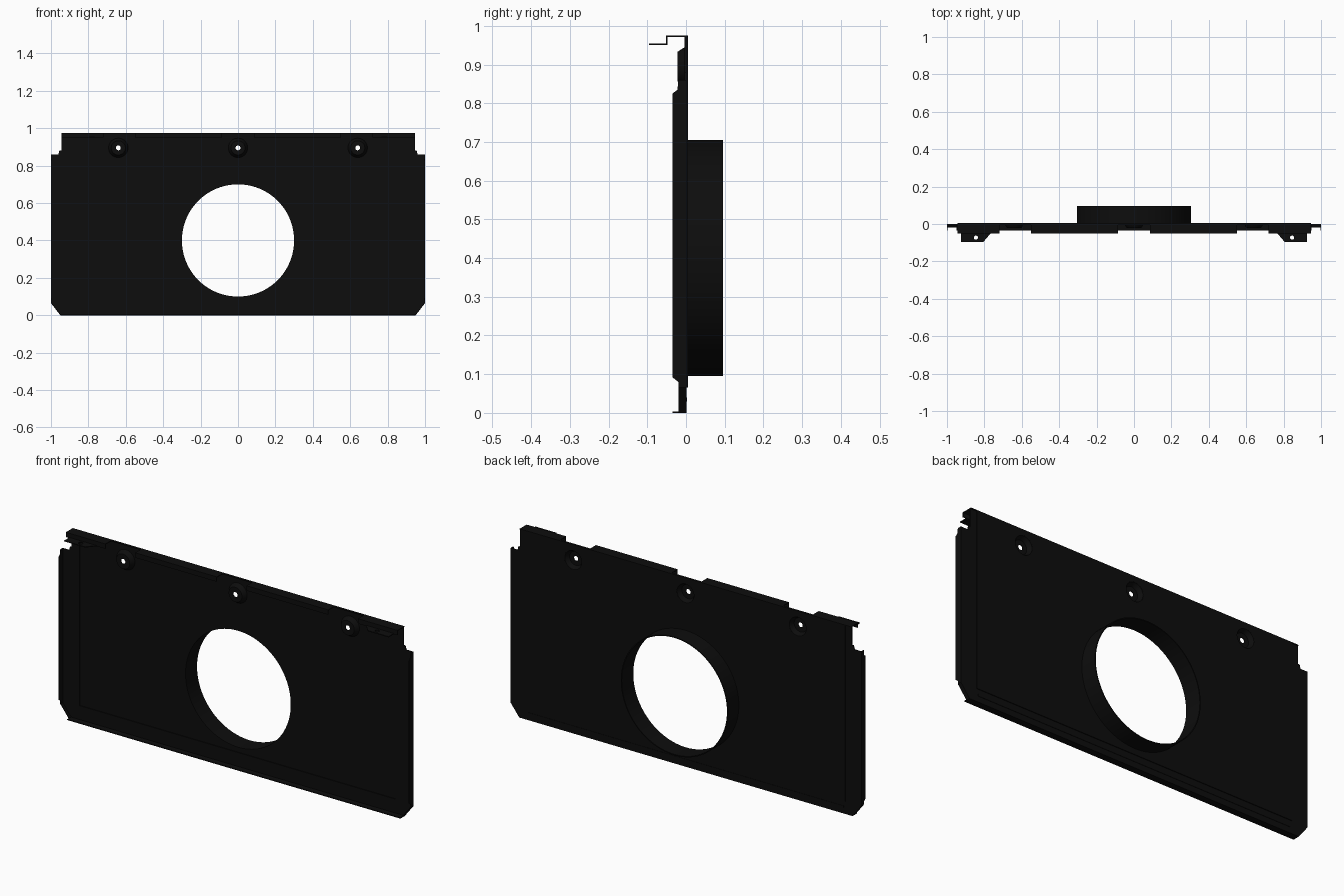
import bpy, bmesh, math
from mathutils import Matrix, Vector

cube = bpy.data.objects.get("Cube")
if cube:
    bpy.data.objects.remove(cube)

# Single black paint
BLACK = (0.004, 0.004, 0.004, 1)
paint = bpy.data.materials.new("black paint")
paint.use_nodes = True
paint.diffuse_color = BLACK
paint.node_tree.nodes["Principled BSDF"].inputs["Base Color"].default_value = BLACK

# Which model axis the sheet thickness follows
AXES = {"x": lambda u, v, w: (w, u, v),
        "y": lambda u, v, w: (u, w, v),
        "z": lambda u, v, w: (u, v, w)}


def finish(name, bm, mirror=False):
    bmesh.ops.remove_doubles(bm, verts=bm.verts, dist=1e-5)
    bmesh.ops.recalc_face_normals(bm, faces=bm.faces)
    mesh = bpy.data.meshes.new(name)
    bm.to_mesh(mesh)
    bm.free()
    mesh.materials.append(paint)
    obj = bpy.data.objects.new(name, mesh)
    bpy.context.collection.objects.link(obj)
    if mirror:
        obj.modifiers.new("mirror", "MIRROR").use_mirror_merge = False
    bpy.ops.object.select_all(action="DESELECT")
    obj.select_set(True)
    bpy.context.view_layer.objects.active = obj
    bpy.ops.object.shade_smooth_by_angle()
    return obj


def circle(cx, cy, r, n=32):
    return [(cx + r * math.cos(math.tau * i / n), cy + r * math.sin(math.tau * i / n))
            for i in range(n)]


def sheet(name, loops, axis, low, high, mirror=False):
    """Flat sheet from an outline followed by hole loops."""
    curve = bpy.data.curves.new(name, "CURVE")
    curve.dimensions = "2D"
    curve.fill_mode = "BOTH"
    curve.extrude = (high - low) / 2
    for loop in loops:
        spline = curve.splines.new("POLY")
        spline.points.add(len(loop) - 1)
        for point, (u, v) in zip(spline.points, loop):
            point.co = (u, v, 0, 1)
        spline.use_cyclic_u = True
    temp = bpy.data.objects.new(name + " outline", curve)
    bpy.context.collection.objects.link(temp)
    bpy.context.view_layer.update()
    bm = bmesh.new()
    bm.from_mesh(temp.to_mesh())
    bpy.data.objects.remove(temp)
    bpy.data.curves.remove(curve)
    for vert in bm.verts:
        u, v, w = vert.co
        vert.co = AXES[axis](u, v, w + (low + high) / 2)
    return finish(name, bm, mirror)


def box(name, x, y, z, mirror=False):
    size = [b - a for a, b in (x, y, z)]
    mid = Vector([(a + b) / 2 for a, b in (x, y, z)])
    bm = bmesh.new()
    bmesh.ops.create_cube(bm, size=1, matrix=Matrix.Translation(mid) @ Matrix.Diagonal((*size, 1)))
    return finish(name, bm, mirror)


def ring(name, x, z, profile, n):
    """Turn a closed (radius, y) profile about an axis along y."""
    bm = bmesh.new()
    rows = []
    for i in range(n):
        a = math.tau * i / n
        rows.append([bm.verts.new((x + r * math.cos(a), y, z + r * math.sin(a)))
                     for r, y in profile])
    for i in range(n):
        p, q = rows[i], rows[(i + 1) % n]
        for j in range(len(profile)):
            k = (j + 1) % len(profile)
            bm.faces.new((p[j], p[k], q[k], q[j]))
    return finish(name, bm)


def both_sides(half):
    return half + [(-u, v) for u, v in reversed(half)]


T = 0.004            # sheet thickness
TOP = 0.975
HOLE_Z = 0.895
BOLTS = (-0.64, 0, 0.64)

# Raised main panel with the large opening and dimple openings
sheet("main_panel",
      [both_sides([(0.91, 0.065), (0.91, TOP)]), circle(0, 0.4, 0.3, 96)]
      + [circle(x, HOLE_Z, 0.05) for x in BOLTS], "y", 0.001, 0.005)

# Lower rim around the sides and bottom, with notched upper corners
rim = [(0.95, 0), (1, 0.065), (1, 0.86), (0.96, 0.86), (0.955, 0.88), (0.945, 0.88),
       (0.945, TOP), (0.9, TOP), (0.9, 0.075)]
sheet("stepped_rim", [both_sides(rim)], "y", -0.004, 0.001)
box("bottom_bead", (-0.9, 0.9), (-0.002, 0.003), (0.03, 0.04))

# Round duct collar behind the opening
ring("duct_collar", 0, 0.4, [(0.3, 0.001), (0.3, 0.095), (0.305, 0.095), (0.305, 0.001)], 96)

# Bolt dimples pressed forward
for x in BOLTS:
    ring("bolt_dimple", x, HOLE_Z,
         [(0.052, 0.005), (0.048, 0.004), (0.036, -0.018), (0.013, -0.018),
          (0.013, -0.022), (0.038, -0.022), (0.05, -0.003), (0.052, 0.001)], 32)

# Folded lips along the sides, corners and bottom
lip = [(0, 0.065), (-0.02, 0.065), (-0.02, 0.08), (-0.035, 0.092), (-0.035, 0.825),
       (-0.022, 0.835), (-0.02, 0.86), (0, 0.86)]
sheet("side_lip", [lip], "x", 1 - T, 1, True)
corner = [(0.95, 0), (1, 0.065), (1 - T, 0.066), (0.947, 0.003)]
sheet("corner_lip", [corner], "y", -0.02, -0.003, True)
box("bottom_lip", (-0.95, 0.95), (-0.035, -0.002), (0, T))

# Top fold with forward hooks
box("top_fold", (-0.945, 0.945), (-0.006, 0.005), (TOP - T, TOP))
for name, span in (("middle_hook", (0.085, 0.55)), ("outer_hook", (0.72, 0.945))):
    box(name + "_shelf", span, (-0.05, -0.004), (TOP - T, TOP), True)
    box(name + "_drop", span, (-0.052, -0.048), (0.95, TOP), True)

# Mounting feet at the outer hooks
foot = [(0.765, -0.049), (0.805, -0.095), (0.925, -0.095), (0.925, -0.049)]
sheet("mounting_foot", [foot, circle(0.845, -0.073, 0.011, 20)], "z", 0.95, 0.95 + T, True)
